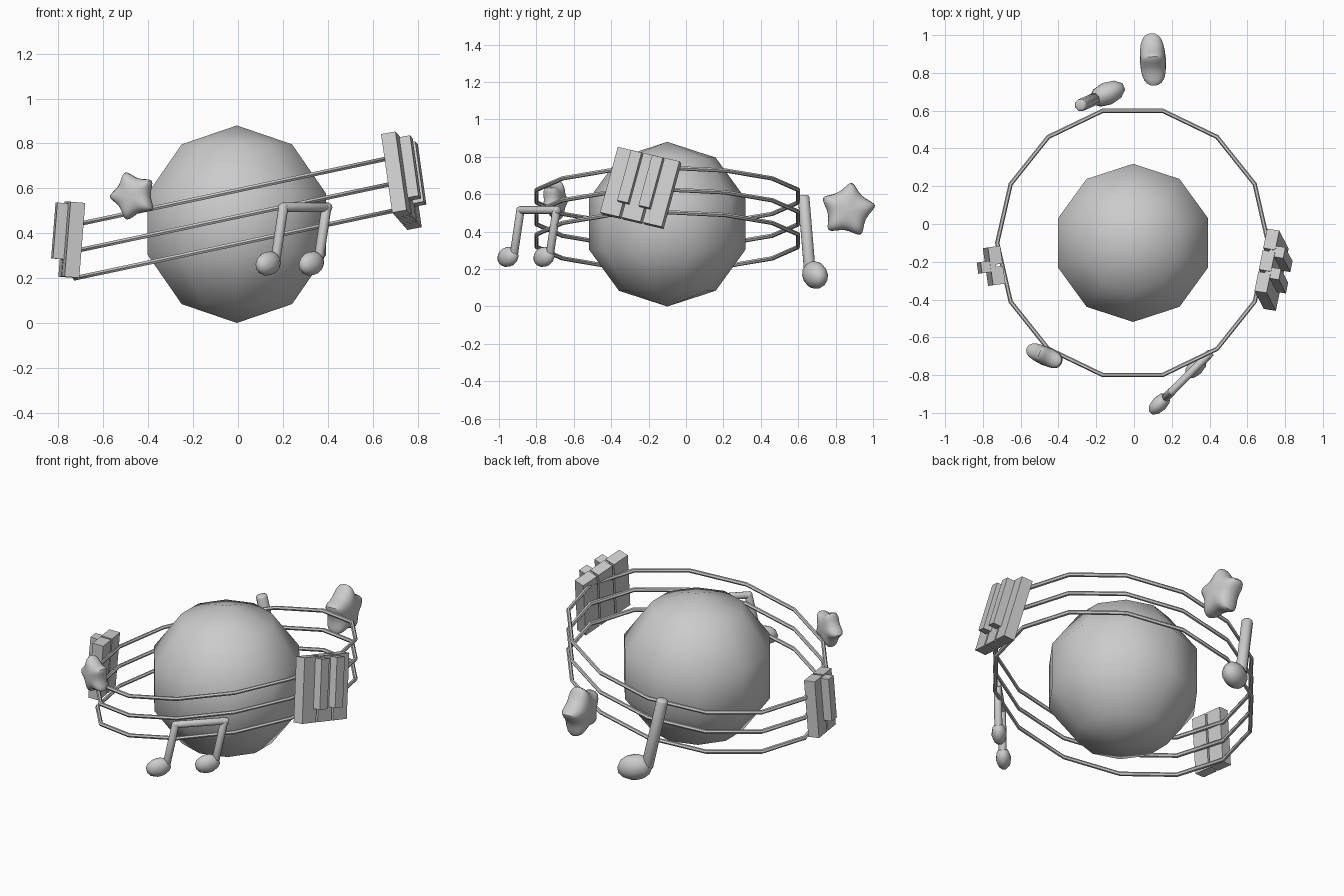
import bpy, bmesh
from math import sin, cos, pi, radians
from mathutils import Vector, Matrix

if "Cube" in bpy.data.objects:
    bpy.data.objects.remove(bpy.data.objects["Cube"])


def finish(bm, name, smooth=None):
    bmesh.ops.recalc_face_normals(bm, faces=bm.faces)
    me = bpy.data.meshes.new(name)
    bm.to_mesh(me)
    bm.free()
    ob = bpy.data.objects.new(name, me)
    bpy.context.collection.objects.link(ob)
    if smooth:
        bpy.ops.object.select_all(action='DESELECT')
        ob.select_set(True)
        bpy.context.view_layer.objects.active = ob
        bpy.ops.object.shade_smooth_by_angle(angle=radians(smooth))
    return ob


def frame(x, y, z, loc):
    """Matrix from three axis directions and a location."""
    m = Matrix((Vector(x).normalized(), Vector(y).normalized(), Vector(z).normalized()))
    return Matrix.Translation(loc) @ m.transposed().to_4x4()


# central ball
bm = bmesh.new()
bmesh.ops.create_uvsphere(bm, u_segments=10, v_segments=5, radius=0.44,
                          matrix=Matrix.Translation((-0.005, -0.10, 0.44)))
finish(bm, "ball", 60)


# three tilted staff lines: 14-sided hoops with a small hexagonal section
def hoop(name, zc):
    bm = bmesh.new()
    n, k, R, r = 14, 6, 0.717, 0.0115
    rows = []
    for i in range(n):
        a = 2 * pi * i / n
        row = []
        for j in range(k):
            b = 2 * pi * j / k
            rr = R + r * cos(b)
            x = rr * cos(a)
            row.append(bm.verts.new((x - 0.007, rr * sin(a) - 0.10, zc + 0.212 * x + r * sin(b))))
        rows.append(row)
    for i in range(n):
        p, q = rows[i], rows[(i + 1) % n]
        for j in range(k):
            bm.faces.new((p[j], q[j], q[(j + 1) % k], p[(j + 1) % k]))
    finish(bm, name, 35)


for name, z in (("staff_top", 0.59), ("staff_middle", 0.473), ("staff_bottom", 0.352)):
    hoop(name, z)


# keyboard pieces: local x = width, y = up the key, z = outward
def keys(name, mat, count, pitch, length):
    def box(part, c, s):
        bm = bmesh.new()
        bmesh.ops.create_cube(bm, size=1, matrix=mat @ Matrix.Translation(c) @ Matrix.Diagonal((*s, 1)))
        finish(bm, part)
    for i in range(count):
        x = (i - (count - 1) / 2) * pitch
        box(f"{name}_white_{i}", (x, 0, 0.033), (pitch - 0.012, length, 0.066))
        if i < count - 1:
            box(f"{name}_black_{i}", (x + pitch / 2, 0.035, 0.075), (0.06, length - 0.085, 0.08))


w, u = Vector((0.07, 0.342, -0.08)), Vector((-0.05, 0.096, 0.353))
keys("right_keys", frame(w, u, w.cross(u), (0.696, -0.237, 0.628)), 3, 0.119, 0.366)
w, u = Vector((0.14, -1, 0)), Vector((0.08, 0.011, 1))
keys("left_keys", frame(w, u, w.cross(u), (-0.708, -0.217, 0.368)), 2, 0.107, 0.335)


# puffy stars: local x, y in the star plane, z = facing direction
def star(name, mat, R, depth, turn):
    bm = bmesh.new()
    front, back = [], []
    for i in range(10):
        a = radians(turn + 36 * i)
        r = R * (1.33 if i % 2 == 0 else 0.62)
        for loop, s in ((front, 1), (back, -1)):
            loop.append(bm.verts.new(mat @ Vector((r * cos(a), r * sin(a), s * depth * 0.42))))
    mid = [bm.verts.new(mat @ Vector((0, 0, s * depth * 0.62))) for s in (1, -1)]
    for i in range(10):
        j = (i + 1) % 10
        bm.faces.new((front[i], front[j], mid[0]))
        bm.faces.new((back[j], back[i], mid[1]))
        bm.faces.new((front[j], front[i], back[i], back[j]))
    ob = finish(bm, name, 80)
    ob.modifiers.new("soft", 'SUBSURF').levels = 2
    ob.modifiers["soft"].render_levels = 2


a = radians(-24)
star("front_star", frame((cos(a), sin(a), 0), (0, 0, 1), (sin(a), -cos(a), 0), (-0.467, -0.70, 0.567)),
     0.108, 0.09, 110)
star("back_star", frame((-0.06, 1, 0), (0, 0, 1), (1, 0.06, 0), (0.10, 0.865, 0.515)),
     0.145, 0.125, 82)


# music notes
def rod(name, p, q, r):
    p, q = Vector(p), Vector(q)
    bm = bmesh.new()
    d = q - p
    rot = d.to_track_quat('Z', 'Y').to_matrix().to_4x4()
    bmesh.ops.create_cone(bm, cap_ends=True, segments=8, radius1=r, radius2=r, depth=d.length,
                          matrix=Matrix.Translation((p + q) / 2) @ rot)
    caps = [e for f in bm.faces if len(f.verts) == 8 for e in f.edges]
    bmesh.ops.bevel(bm, geom=caps, offset=r * 0.4, segments=2, profile=0.5, affect='EDGES')
    finish(bm, name, 50)


def head(name, mat, s):
    bm = bmesh.new()
    bmesh.ops.create_uvsphere(bm, u_segments=10, v_segments=7, radius=1, matrix=mat @ Matrix.Diagonal((*s, 1)))
    finish(bm, name, 60)


# front double note with a beam
m = frame((1, 1, 0), (-1, 1, 0), (0, 0, 1), (0.135, -0.952, 0.265))
for i in (0, 1):
    o = 0.272 * i
    head(f"front_note_head_{i}", m @ Matrix.Translation((o, 0, 0)) @ Matrix.Rotation(radians(-12), 4, 'Y'),
         (0.072, 0.042, 0.053))
    rod(f"front_note_stem_{i}", m @ Vector((o + 0.042, 0, 0)), m @ Vector((o + 0.098, 0, 0.265)), 0.022)
rod("front_note_beam", m @ Vector((0.08, 0, 0.25)), m @ Vector((0.388, 0, 0.25)), 0.021)

# back single note
m = frame((-0.92, -0.40, 0), (0.40, -0.92, 0), (0, 0, 1), (-0.142, 0.69, 0.168))
head("back_note_head", m @ Matrix.Rotation(radians(-12), 4, 'Y'), (0.102, 0.062, 0.073))
rod("back_note_stem", m @ Vector((0.066, 0, 0)), m @ Vector((0.155, 0, 0.425)), 0.033)
